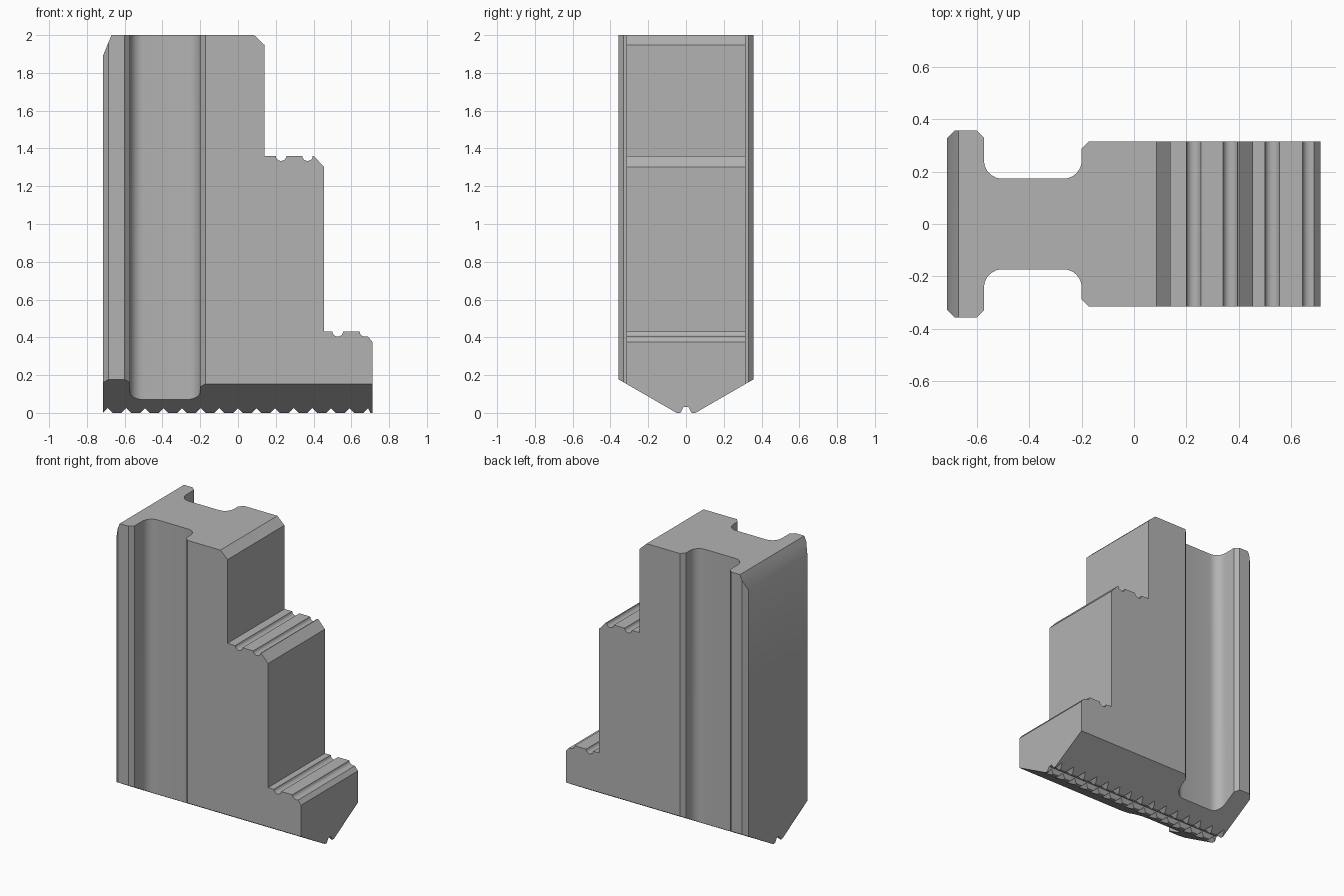
import bpy, bmesh, math
from mathutils import Vector

old = bpy.data.objects.get("Cube")
if old:
    bpy.data.objects.remove(old, do_unlink=True)

steel = bpy.data.materials.new("steel_grey")
steel.use_nodes = True
GREY = (0.45, 0.45, 0.45, 1)
steel.diffuse_color = GREY
steel.node_tree.nodes["Principled BSDF"].inputs["Base Color"].default_value = GREY


def prism(name, outline, place, sweep):
    """Extrude a 2D outline; place() maps it into space."""
    bm = bmesh.new()
    face = bm.faces.new([bm.verts.new(place(a, b)) for a, b in outline])
    out = bmesh.ops.extrude_face_region(bm, geom=[face])
    bmesh.ops.translate(bm, vec=Vector(sweep),
                        verts=[v for v in out["geom"] if isinstance(v, bmesh.types.BMVert)])
    bmesh.ops.recalc_face_normals(bm, faces=bm.faces)
    mesh = bpy.data.meshes.new(name)
    bm.to_mesh(mesh)
    bm.free()
    mesh.materials.append(steel)
    obj = bpy.data.objects.new(name, mesh)
    bpy.context.collection.objects.link(obj)
    return obj


def arc(cx, cz, rx, rz, start, end, n=8):
    return [(cx + rx * math.cos(math.radians(start + (end - start) * i / n)),
             cz + rz * math.sin(math.radians(start + (end - start) * i / n)))
            for i in range(n + 1)]


def groove(x, z):
    """Round relief groove in a step, from left to right."""
    return arc(x, z, 0.028, 0.026, 180, 360)


# Stepped side profile with relief grooves and bevelled corners
side = [(-0.8, 1.682), (-0.67, 2), (0.085, 2), (0.14, 1.948), (0.14, 1.36)]
side += groove(0.228, 1.36) + groove(0.368, 1.36)
side += [(0.402, 1.36), (0.455, 1.302), (0.455, 0.43)]
side += groove(0.528, 0.43) + arc(0.672, 0.43, 0.028, 0.026, 180, 270, 4)
side += [(0.688, 0.404), (0.712, 0.375), (0.712, -0.02)]
# Serrations along the bottom edge
for i in reversed(range(15)):
    x = -0.69 + 0.0985 * i
    if i < 14:
        side.append((x + 0.045, -0.02))
    side += [(x, 0.025), (x - 0.045, -0.02)]
side.append((-0.8, -0.02))
jaw = prism("stepped_jaw", side, lambda a, b: (a, -0.5, b), (0, 1, 0))

# Plan outline: guide flange, waisted slot and body, mirrored front to back
half = [(0.9, 0.316), (-0.173, 0.316), (-0.2, 0.288)]
half += arc(-0.27, 0.243, 0.07, 0.07, 0, -90)
half += arc(-0.503, 0.243, 0.07, 0.07, -90, -180)
half += [(-0.573, 0.33), (-0.601, 0.357), (-0.685, 0.357), (-0.714, 0.328)]
plan = half + [(x, -y) for x, y in reversed(half)]
plan_tool = prism("plan_cutter", plan, lambda a, b: (a, b, -0.5), (0, 0, 3))

# End outline: tapered foot with a central groove
half = [(0.5, 2.5), (0.5, 0.26), (0.05, 0), (0.03, 0), (0.013, 0.03)]
end = half + [(-y, z) for y, z in reversed(half)]
end_tool = prism("foot_cutter", end, lambda a, b: (-1, a, b), (2, 0, 0))

for tool in (plan_tool, end_tool):
    tool.hide_render = True
    mod = jaw.modifiers.new(tool.name, "BOOLEAN")
    mod.operation = "INTERSECT"
    mod.solver = "EXACT"
    mod.object = tool

bpy.context.view_layer.objects.active = jaw
jaw.select_set(True)
for mod in list(jaw.modifiers):
    bpy.ops.object.modifier_apply(modifier=mod.name)
for tool in (plan_tool, end_tool):
    bpy.data.objects.remove(tool, do_unlink=True)

bpy.ops.object.select_all(action="DESELECT")
jaw.select_set(True)
bpy.ops.object.shade_smooth_by_angle(angle=math.radians(30))
